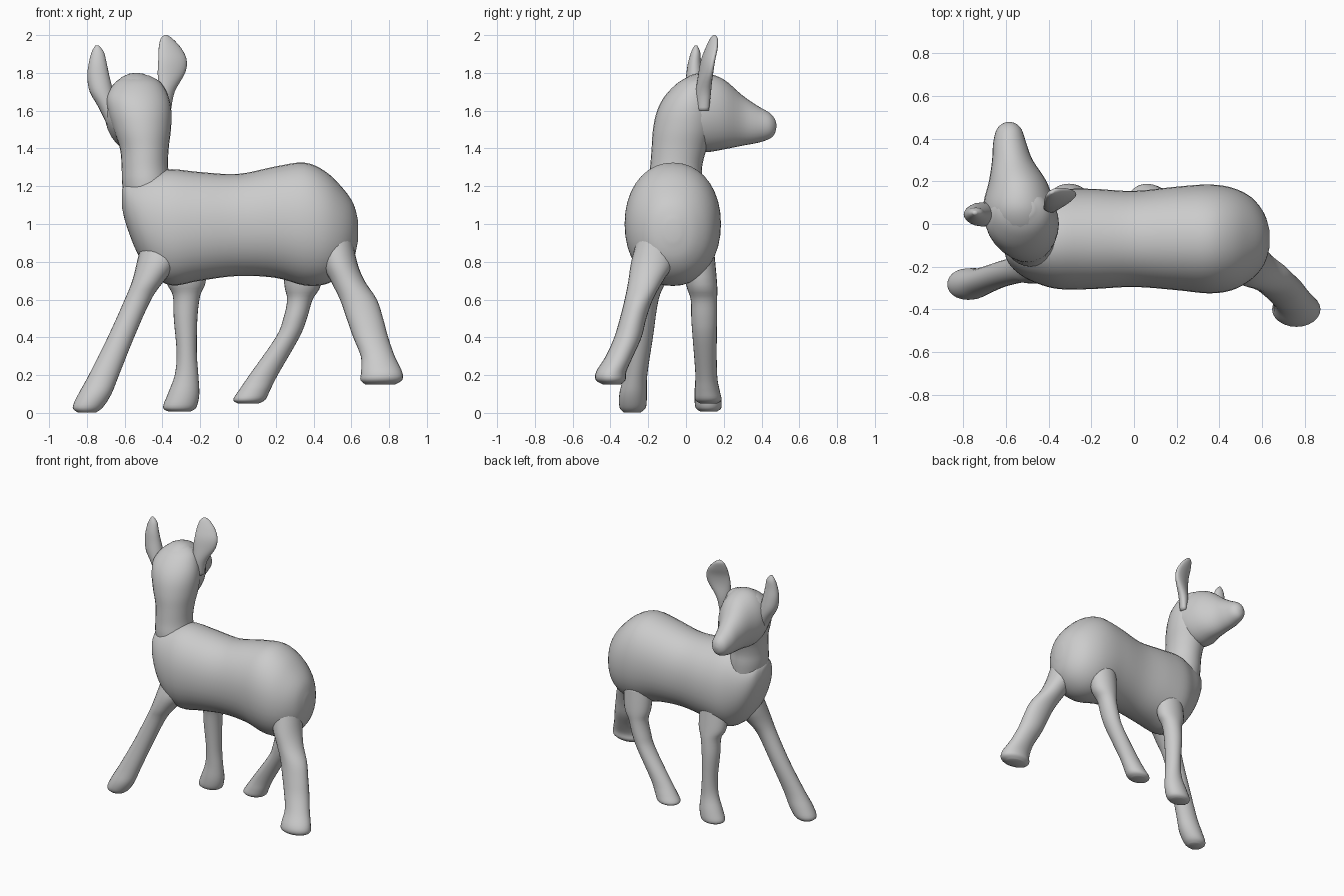
import bpy, math
from mathutils import Vector


def spline(p, q, r, s, t):
    """Catmull-Rom blend of four section tuples."""
    return [0.5 * (2 * b + (c - a) * t + (2 * a - 5 * b + 4 * c - d) * t * t
                   + (3 * b - a - 3 * c + d) * t ** 3) for a, b, c, d in zip(p, q, r, s)]


def loft(name, axis, rings, sides=28, steps=4, shear=0.0, power=1.0):
    """Smooth skin through oval rings: (position, u_min, u_max, v_min, v_max)."""
    secs = []
    n = len(rings)
    for i in range(n - 1):
        four = [rings[min(max(i + k, 0), n - 1)] for k in (-1, 0, 1, 2)]
        secs += [spline(*four, j / steps) for j in range(steps)]
    secs.append(list(rings[-1]))

    def place(w, u, v):
        return {'x': (w, u, v), 'y': (u, w, v), 'z': (u, v, w)}[axis]

    def oval(c):
        return math.copysign(abs(c) ** power, c)

    verts, faces = [], []
    for w, u0, u1, v0, v1 in secs:
        for k in range(sides):
            a = 2 * math.pi * k / sides
            du = (u1 - u0) / 2 * oval(math.cos(a))
            dv = (v1 - v0) / 2 * oval(math.sin(a))
            verts.append(Vector(place(w, (u0 + u1) / 2 + du, (v0 + v1) / 2 + dv + shear * du)))
    for i in range(len(secs) - 1):
        for k in range(sides):
            m = (k + 1) % sides
            faces.append((i * sides + k, i * sides + m, (i + 1) * sides + m, (i + 1) * sides + k))
    last = (len(secs) - 1) * sides
    faces.append(tuple(reversed(range(sides))))
    faces.append(tuple(range(last, last + sides)))
    if axis == 'y':
        faces = [tuple(reversed(f)) for f in faces]
    mesh = bpy.data.meshes.new(name)
    mesh.from_pydata(verts, [], faces)
    mesh.shade_smooth()
    obj = bpy.data.objects.new(name, mesh)
    bpy.context.collection.objects.link(obj)
    return obj


# torso, from chest to rump (x, y range, z range)
loft("body", 'x', [
    (-0.615, -0.10, -0.03, 1.09, 1.18), (-0.59, -0.18, 0.04, 0.99, 1.22),
    (-0.53, -0.24, 0.09, 0.84, 1.25), (-0.45, -0.28, 0.125, 0.73, 1.275),
    (-0.35, -0.305, 0.16, 0.675, 1.29), (-0.20, -0.305, 0.165, 0.70, 1.275),
    (0.0, -0.295, 0.155, 0.725, 1.265), (0.2, -0.31, 0.175, 0.715, 1.305),
    (0.35, -0.325, 0.185, 0.675, 1.325), (0.46, -0.31, 0.17, 0.68, 1.28),
    (0.55, -0.26, 0.125, 0.73, 1.195), (0.61, -0.19, 0.05, 0.81, 1.11),
    (0.635, -0.11, -0.03, 0.91, 1.02)], sides=36, power=0.95)

# neck and back of the skull (z, x range, y range)
loft("neck", 'z', [
    (1.02, -0.58, -0.34, -0.19, 0.07), (1.2, -0.612, -0.355, -0.20, 0.085),
    (1.3, -0.616, -0.37, -0.19, 0.085), (1.4, -0.625, -0.367, -0.182, 0.11),
    (1.5, -0.66, -0.355, -0.175, 0.15), (1.6, -0.69, -0.353, -0.153, 0.17),
    (1.68, -0.695, -0.37, -0.11, 0.17), (1.75, -0.65, -0.41, -0.04, 0.16),
    (1.785, -0.59, -0.47, 0.03, 0.12)])

# head turned sideways, ending in the snout (y, x range, z range)
loft("head", 'y', [
    (-0.12, -0.57, -0.45, 1.52, 1.66), (-0.06, -0.66, -0.39, 1.44, 1.73),
    (0.02, -0.70, -0.37, 1.40, 1.785), (0.1, -0.705, -0.375, 1.38, 1.80),
    (0.2, -0.68, -0.41, 1.395, 1.765), (0.3, -0.665, -0.475, 1.415, 1.68),
    (0.38, -0.66, -0.505, 1.43, 1.625), (0.44, -0.645, -0.525, 1.45, 1.59),
    (0.468, -0.62, -0.55, 1.475, 1.56), (0.478, -0.595, -0.575, 1.51, 1.53)])

# ears
loft("left_ear", 'z', [
    (1.52, -0.69, -0.64, 0.0, 0.08), (1.62, -0.74, -0.64, -0.01, 0.10),
    (1.7, -0.785, -0.66, -0.01, 0.10), (1.78, -0.798, -0.68, 0.0, 0.09),
    (1.85, -0.79, -0.695, 0.01, 0.08), (1.91, -0.775, -0.71, 0.027, 0.075),
    (1.945, -0.755, -0.737, 0.045, 0.06)], sides=20)
loft("right_ear", 'z', [
    (1.6, -0.40, -0.355, 0.06, 0.12), (1.7, -0.42, -0.335, 0.055, 0.13),
    (1.8, -0.425, -0.28, 0.075, 0.135), (1.87, -0.422, -0.272, 0.09, 0.145),
    (1.93, -0.42, -0.30, 0.11, 0.16), (1.98, -0.41, -0.345, 0.13, 0.165),
    (2.0, -0.39, -0.375, 0.143, 0.155)], sides=20, shear=0.35)

# legs with rounded hooves (z, x range, y range)
loft("front_leg_near", 'z', [
    (0.003, -0.85, -0.75, -0.33, -0.24), (0.03, -0.875, -0.715, -0.352, -0.212),
    (0.1, -0.845, -0.67, -0.353, -0.207), (0.2, -0.79, -0.63, -0.33, -0.205),
    (0.4, -0.69, -0.55, -0.295, -0.175), (0.6, -0.60, -0.46, -0.275, -0.145),
    (0.7, -0.56, -0.39, -0.28, -0.10), (0.82, -0.53, -0.30, -0.27, -0.03),
    (0.95, -0.50, -0.30, -0.22, -0.03)], sides=24)
loft("front_leg_far", 'z', [
    (0.008, -0.37, -0.25, 0.075, 0.165), (0.03, -0.397, -0.22, 0.05, 0.188),
    (0.1, -0.372, -0.205, 0.045, 0.182), (0.2, -0.335, -0.21, 0.05, 0.163),
    (0.32, -0.325, -0.218, 0.047, 0.162), (0.5, -0.34, -0.215, 0.035, 0.165),
    (0.62, -0.345, -0.20, 0.025, 0.16), (0.7, -0.38, -0.17, 0.0, 0.15),
    (0.85, -0.38, -0.17, -0.02, 0.13)], sides=24)
loft("hind_leg_far", 'z', [
    (0.05, 0.0, 0.11, 0.075, 0.165), (0.07, -0.025, 0.145, 0.048, 0.188),
    (0.12, 0.005, 0.17, 0.047, 0.178), (0.2, 0.06, 0.21, 0.05, 0.165),
    (0.4, 0.20, 0.325, 0.035, 0.162), (0.5, 0.24, 0.365, 0.028, 0.165),
    (0.6, 0.26, 0.395, 0.025, 0.165), (0.68, 0.245, 0.44, 0.0, 0.165),
    (0.85, 0.24, 0.46, -0.03, 0.15)], sides=24)
loft("hind_leg_near", 'z', [
    (0.15, 0.675, 0.83, -0.44, -0.345), (0.175, 0.648, 0.87, -0.478, -0.32),
    (0.22, 0.652, 0.868, -0.475, -0.315), (0.3, 0.65, 0.83, -0.425, -0.28),
    (0.4, 0.61, 0.795, -0.38, -0.235), (0.5, 0.575, 0.768, -0.35, -0.21),
    (0.6, 0.54, 0.735, -0.325, -0.175), (0.7, 0.49, 0.67, -0.305, -0.12),
    (0.8, 0.44, 0.63, -0.29, -0.06), (0.95, 0.40, 0.60, -0.25, -0.03)], sides=24)
